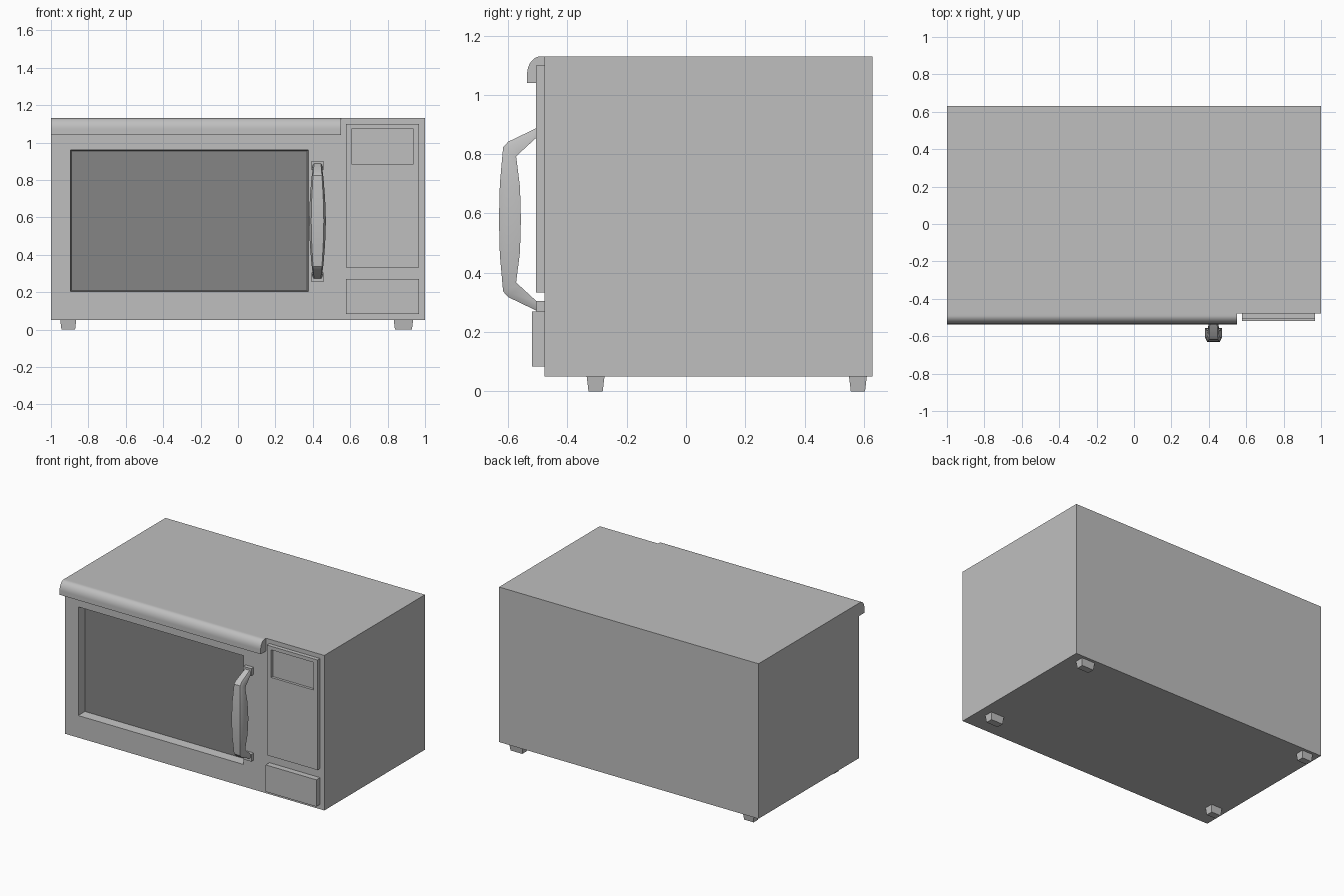
import bpy, bmesh, math

if "Cube" in bpy.data.objects:
    bpy.data.objects.remove(bpy.data.objects["Cube"], do_unlink=True)


def material(name, value):
    m = bpy.data.materials.new(name)
    m.use_nodes = True
    m.diffuse_color = (value, value, value, 1)
    m.node_tree.nodes["Principled BSDF"].inputs["Base Color"].default_value = (value, value, value, 1)
    return m


GREY = material("light grey", 0.52)
GLASS = material("dark glass", 0.235)


def finish(name, bm, mat):
    bmesh.ops.recalc_face_normals(bm, faces=bm.faces)
    mesh = bpy.data.meshes.new(name)
    bm.to_mesh(mesh)
    bm.free()
    mesh.materials.append(mat)
    ob = bpy.data.objects.new(name, mesh)
    bpy.context.scene.collection.objects.link(ob)
    return ob


def smooth(ob):
    bpy.ops.object.select_all(action="DESELECT")
    ob.select_set(True)
    bpy.context.view_layer.objects.active = ob
    bpy.ops.object.shade_smooth_by_angle(angle=math.radians(30))


def loft(name, rings, mat):
    """Skin matching rings of points and cap both ends."""
    bm = bmesh.new()
    rows = [[bm.verts.new(p) for p in ring] for ring in rings]
    n = len(rows[0])
    for a, b in zip(rows, rows[1:]):
        for i in range(n):
            j = (i + 1) % n
            bm.faces.new((a[i], a[j], b[j], b[i]))
    bm.faces.new(rows[0])
    bm.faces.new(rows[-1])
    return finish(name, bm, mat)


def box(name, x, y, z, mat, taper=0.0):
    """Box from ranges; taper shrinks the lower end."""
    def ring(h, t):
        return [(x[0] + t, y[0] + t, h), (x[1] - t, y[0] + t, h),
                (x[1] - t, y[1] - t, h), (x[0] + t, y[1] - t, h)]
    return loft(name, [ring(z[0], taper), ring(z[1], 0)], mat)


def cut(target, cutter):
    mod = target.modifiers.new("recess", "BOOLEAN")
    mod.object = cutter
    mod.solver = "EXACT"
    cutter.hide_render = True
    cutter.hide_viewport = True


def window_ring(y, grow):
    l, r, b, t = -0.89 - grow, 0.37 + grow, 0.21 - grow, 0.955 + grow
    return [(l, y, b), (r, y, b), (r, y, t), (l, y, t)]


FRONT = -0.478

# Cabinet with a recessed window
body = box("cabinet", (-1, 1), (FRONT, 0.63), (0.05, 1.13), GREY)
cut(body, loft("window_cutter", [window_ring(FRONT - 0.01, 0.007), window_ring(-0.41, 0)], GREY))
loft("window_glass", [window_ring(-0.415, 0), window_ring(-0.408, 0)], GLASS)

# Rounded visor over the door
arc = [(-0.49 - 0.046 * math.sin(a), 1.07 + 0.06 * math.cos(a))
       for a in (math.radians(90 * i / 12) for i in range(13))]
section = [(FRONT, 1.04), (FRONT, 1.13)] + arc + [(-0.536, 1.04)]
smooth(loft("door_visor", [[(x, y, z) for y, z in section] for x in (-1, 0.55)], GREY))

# Control panel with sunken display, and door button
panel = box("control_panel", (0.577, 0.967), (-0.506, FRONT), (0.333, 1.10), GREY)
cut(panel, box("display_cutter", (0.61, 0.935), (-0.53, -0.488), (0.883, 1.075), GREY))
box("door_button", (0.577, 0.967), (-0.519, FRONT), (0.083, 0.27), GREY)

# Bowed handle: height from centre, outer y, inner height, inner y, half width
half = [(0.31, -0.50, 0.28, -0.50, 0.025),
        (0.262, -0.60, 0.225, -0.56, 0.029),
        (0.243, -0.617, 0.212, -0.573, 0.032),
        (0.12, -0.628, 0.11, -0.56, 0.041),
        (0, -0.631, 0, -0.557, 0.045)]
stations = half + [(-s[0], s[1], -s[2], s[3], s[4]) for s in half[-2::-1]]
HX, HZ = 0.425, 0.58
rings = []
for zo, yo, zi, yi, w in stations:
    ym, zm = yo + 0.3 * (yi - yo), zo + 0.3 * (zi - zo)
    rings.append([(HX - w, yi, HZ + zi), (HX - w, ym, HZ + zm), (HX - 0.75 * w, yo, HZ + zo),
                  (HX + 0.75 * w, yo, HZ + zo), (HX + w, ym, HZ + zm), (HX + w, yi, HZ + zi)])
smooth(loft("door_handle", rings, GREY))
for side, z in (("lower", 0.28), ("upper", 0.877)):
    box(side + "_handle_mount", (HX - 0.031, HX + 0.031), (-0.505, FRONT),
        (z - 0.025, z + 0.025), GREY)

# Tapered feet
for xname, xr in (("right", (-0.95, -0.865)), ("left", (0.833, 0.936))):
    for yname, yr in (("front", (-0.335, -0.275)), ("back", (0.55, 0.61))):
        box(f"{yname}_{xname}_foot", xr, yr, (0, 0.05), GREY, 0.006)
